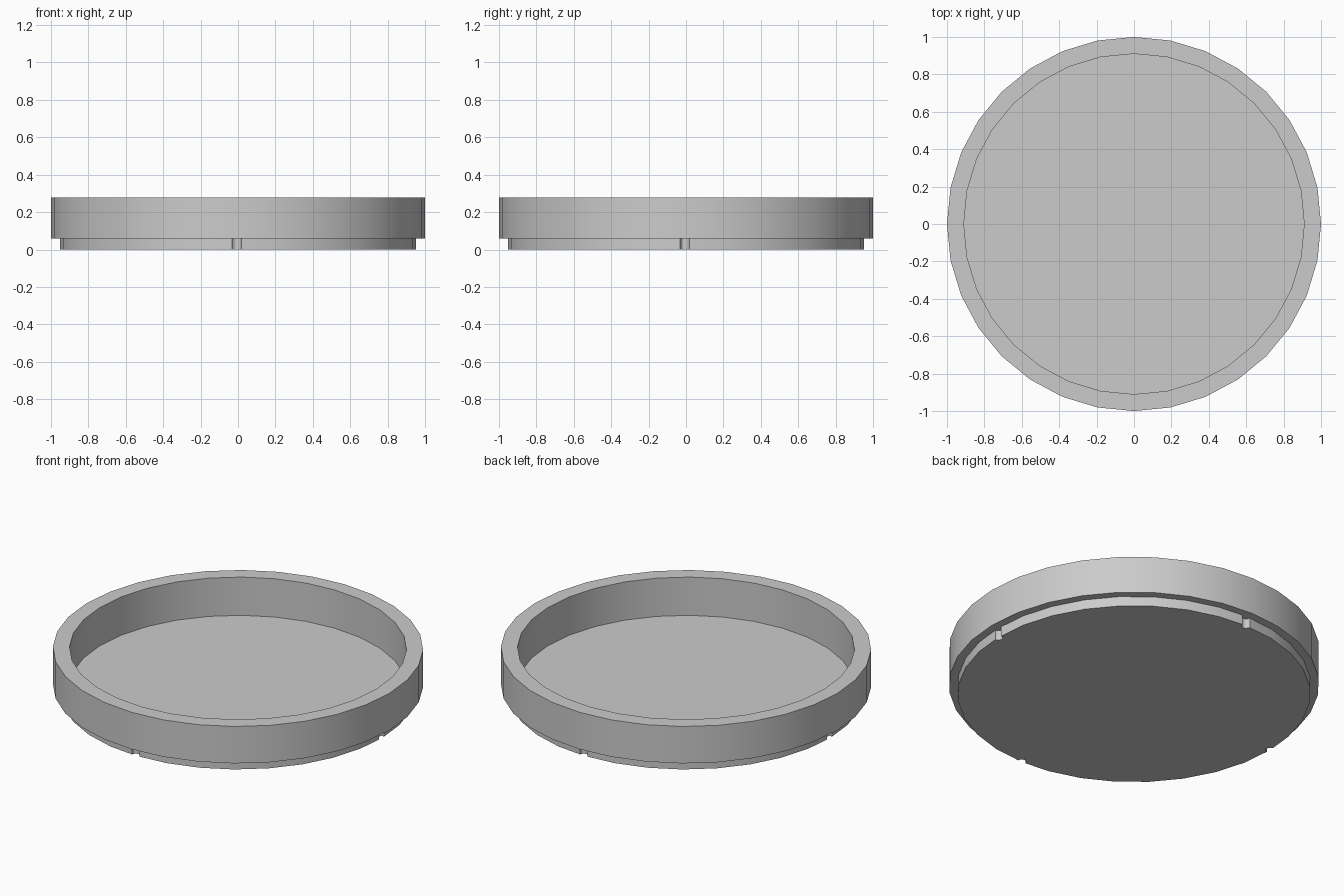
import bpy, bmesh, math

SIDES = 32
BASE_R = 0.953
LEDGE_Z = 0.058

cube = bpy.data.objects.get("Cube")
if cube:
    bpy.data.objects.remove(cube, do_unlink=True)

grey = bpy.data.materials.new("plain_grey")
grey.use_nodes = True
colour = (0.6, 0.6, 0.6, 1)
grey.diffuse_color = colour
grey.node_tree.nodes["Principled BSDF"].inputs["Base Color"].default_value = colour


def polar(r, a, z):
    return (r * math.cos(a), r * math.sin(a), z)


def add_object(name, bm):
    mesh = bpy.data.meshes.new(name)
    bm.to_mesh(mesh)
    bm.free()
    mesh.materials.append(grey)
    obj = bpy.data.objects.new(name, mesh)
    bpy.context.collection.objects.link(obj)
    bpy.ops.object.select_all(action="DESELECT")
    obj.select_set(True)
    bpy.context.view_layer.objects.active = obj
    bpy.ops.object.shade_smooth_by_angle(angle=math.radians(30))


def bridge(bm, lower, upper):
    n = len(lower)
    for i in range(n):
        j = (i + 1) % n
        bm.faces.new((lower[i], lower[j], upper[j], upper[i]))


# Tray: floor, inner wall, flat rim, outer wall and underside ledge
bm = bmesh.new()
profile = [(0.91, 0.05), (0.91, 0.278), (1, 0.278), (1, LEDGE_Z), (0.91, LEDGE_Z)]
rings = [[bm.verts.new(polar(r, math.tau * i / SIDES, z)) for i in range(SIDES)]
         for r, z in profile]
bm.faces.new(rings[0])
for a, b in zip(rings, rings[1:]):
    bridge(bm, b, a)
add_object("tray", bm)

# Foot: narrower disc with a small round notch on each of its four sides
NOTCH_R = 0.025
outline = []
for i in range(SIDES):
    angle = math.tau * i / SIDES
    if i % (SIDES // 4):
        outline.append((BASE_R * math.cos(angle), BASE_R * math.sin(angle)))
        continue
    for k in range(7):
        t = math.pi * k / 6
        x = BASE_R - 0.002 - NOTCH_R * math.sin(t)
        y = -NOTCH_R * math.cos(t) - 0.007
        outline.append((x * math.cos(angle) - y * math.sin(angle),
                        x * math.sin(angle) + y * math.cos(angle)))
bm = bmesh.new()
bottom = [bm.verts.new((x, y, 0)) for x, y in outline]
top = [bm.verts.new((x, y, LEDGE_Z)) for x, y in outline]
bm.faces.new(bottom[::-1])
bridge(bm, bottom, top)
add_object("notched_foot", bm)
